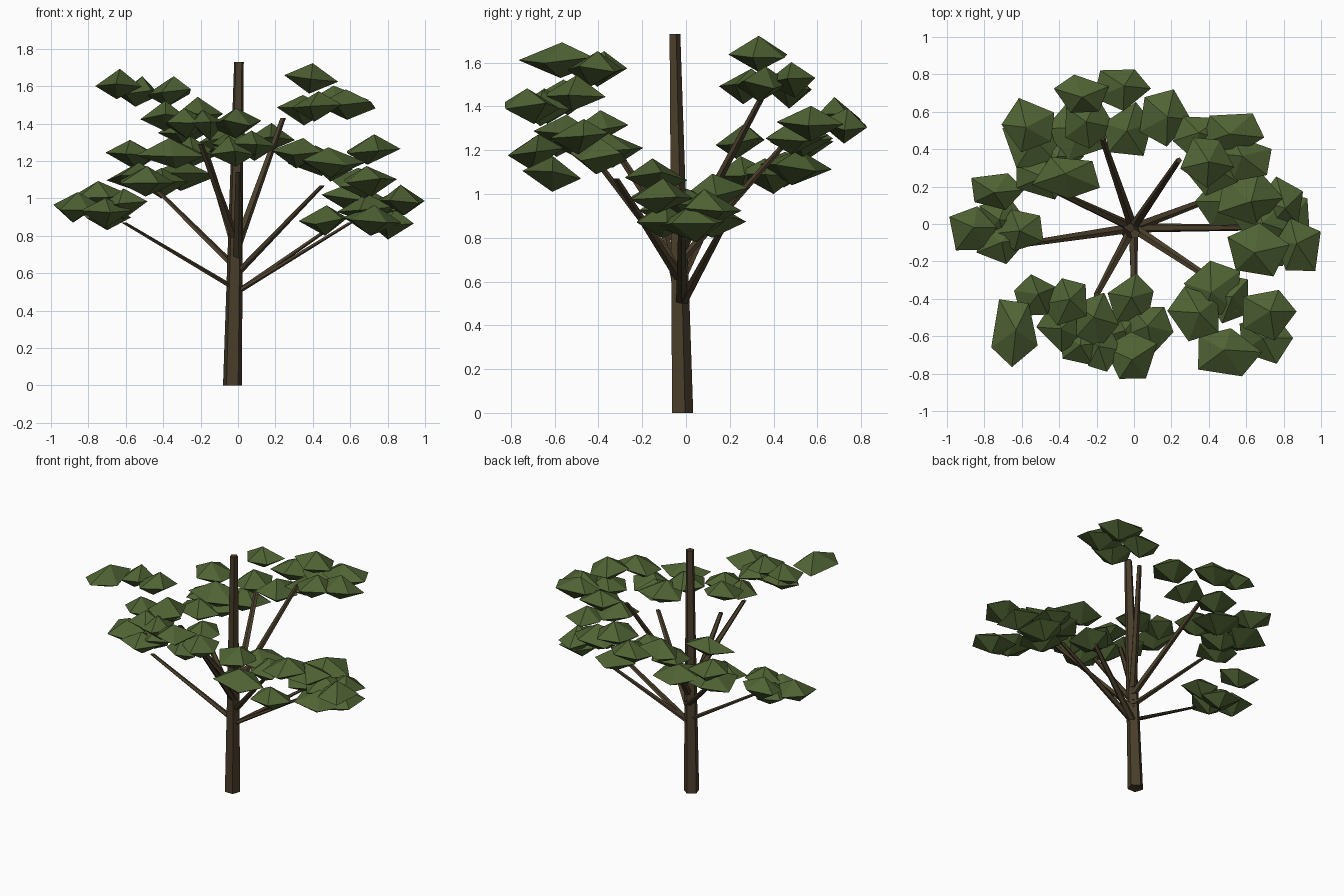
import bpy
import bmesh
import random
from math import cos, sin, tau
from mathutils import Vector

random.seed(4)

default_cube = bpy.data.objects.get("Cube")
if default_cube:
    bpy.data.objects.remove(default_cube, do_unlink=True)


def make_material(name, red, green, blue):
    material = bpy.data.materials.new(name)
    material.use_nodes = True
    colour = (red, green, blue, 1)
    material.diffuse_color = colour
    material.node_tree.nodes["Principled BSDF"].inputs["Base Color"].default_value = colour
    return material


bark = make_material("dark brown bark", 0.068, 0.048, 0.024)
foliage = make_material("olive green foliage", 0.079, 0.124, 0.034)


def finish(mesh_builder, name, material):
    """Turn a bmesh into a flat shaded object with one colour."""
    bmesh.ops.recalc_face_normals(mesh_builder, faces=mesh_builder.faces)
    mesh = bpy.data.meshes.new(name)
    mesh_builder.to_mesh(mesh)
    mesh_builder.free()
    mesh.materials.append(material)
    tree_part = bpy.data.objects.new(name, mesh)
    bpy.context.collection.objects.link(tree_part)


def add_limb(name, start, end, start_radius, end_radius, sides=5, turn=0.0):
    """Tapered prism whose end caps stay level."""
    builder = bmesh.new()
    rings = []
    for centre, radius in ((start, start_radius), (end, end_radius)):
        ring = []
        for step in range(sides):
            angle = turn + tau * step / sides
            offset = Vector((cos(angle), sin(angle), 0)) * radius
            ring.append(builder.verts.new(Vector(centre) + offset))
        rings.append(ring)
    lower, upper = rings
    for step in range(sides):
        following = (step + 1) % sides
        builder.faces.new((lower[step], lower[following], upper[following], upper[step]))
    builder.faces.new(lower)
    builder.faces.new(upper)
    finish(builder, name, bark)


def add_tuft(builder, x, y, z, half_width, half_depth):
    """Flattened, slightly irregular double pyramid of leaves."""
    sides = 5
    turn = random.uniform(0, tau)
    ring = []
    for step in range(sides):
        angle = turn + tau * (step + random.uniform(-0.15, 0.15)) / sides
        reach = random.uniform(1.02, 1.15)
        droop = random.uniform(-0.02, 0.02)
        ring.append(builder.verts.new((
            x + cos(angle) * half_width * reach,
            y + sin(angle) * half_depth * reach,
            z + droop)))
    shift_x = random.uniform(-0.02, 0.02)
    shift_y = random.uniform(-0.02, 0.02)
    top = builder.verts.new((x + shift_x, y + shift_y, z + 0.083))
    bottom = builder.verts.new((x - shift_x, y - shift_y, z - 0.08))
    for step in range(sides):
        following = (step + 1) % sides
        builder.faces.new((ring[step], ring[following], top))
        builder.faces.new((ring[following], ring[step], bottom))


def add_bough(name, fork_height, tip, tufts):
    """One branch and the leaf tufts (centre, half width, half depth) at its tip."""
    fork = (-0.005, -0.02, fork_height)
    add_limb(name + "_branch", fork, tip, 0.027, 0.016)
    builder = bmesh.new()
    for tuft in tufts:
        add_tuft(builder, *tuft)
    finish(builder, name + "_leaves", foliage)


# Trunk, leaning slightly
add_limb("trunk", (-0.03, -0.02, 0), (0.005, -0.053, 1.73), 0.053, 0.027, turn=0.3)

# Low side boughs
add_bough("right_side", 0.51, (-0.61, -0.11, 0.87), [
    (-0.87, -0.03, 0.95, 0.13, 0.12), (-0.71, -0.09, 0.92, 0.13, 0.12),
    (-0.61, -0.03, 0.97, 0.13, 0.11), (-0.71, 0.03, 0.91, 0.13, 0.12),
    (-0.74, 0.18, 1.01, 0.14, 0.1)])
add_bough("left_side", 0.5, (0.6, -0.02, 0.87), [
    (0.66, -0.14, 1.08, 0.17, 0.14), (0.88, -0.12, 0.99, 0.12, 0.15),
    (0.72, -0.1, 0.88, 0.15, 0.14), (0.82, 0.03, 0.86, 0.13, 0.15)])
add_bough("left_rear_side", 0.5, (0.5, 0.17, 0.85), [
    (0.61, 0.14, 1.01, 0.17, 0.15), (0.47, 0.12, 0.88, 0.13, 0.14),
    (0.79, 0.1, 0.94, 0.12, 0.14), (0.7, 0.02, 0.94, 0.15, 0.15)])

# Middle boughs
add_bough("left_front", 0.6, (0.45, -0.32, 1.07), [
    (0.33, -0.48, 1.24, 0.14, 0.15), (0.43, -0.35, 1.2, 0.15, 0.15),
    (0.71, -0.48, 1.26, 0.15, 0.13), (0.49, -0.69, 1.19, 0.18, 0.12),
    (0.7, -0.61, 1.09, 0.14, 0.13), (0.51, -0.4, 1.17, 0.12, 0.13)])
add_bough("right_rear", 0.62, (-0.43, 0.18, 1.04), [
    (-0.35, 0.25, 1.24, 0.18, 0.11), (-0.56, 0.53, 1.23, 0.13, 0.14),
    (-0.52, 0.45, 1.11, 0.17, 0.16), (-0.3, 0.5, 1.12, 0.17, 0.15),
    (-0.49, 0.25, 1.09, 0.14, 0.12), (-0.41, 0.38, 1.08, 0.14, 0.13)])
add_bough("front", 0.65, (0, -0.4, 1.14), [
    (-0.01, -0.41, 1.3, 0.12, 0.14), (0.08, -0.55, 1.28, 0.12, 0.14),
    (-0.01, -0.71, 1.4, 0.14, 0.13), (-0.03, -0.58, 1.25, 0.11, 0.12)])
add_bough("rear", 0.7, (-0.17, 0.46, 1.24), [
    (-0.07, 0.73, 1.31, 0.14, 0.11), (-0.28, 0.69, 1.36, 0.15, 0.1),
    (-0.03, 0.49, 1.26, 0.13, 0.15), (0.16, 0.57, 1.32, 0.14, 0.14),
    (-0.25, 0.54, 1.25, 0.14, 0.13)])

# High boughs
add_bough("right_front", 0.75, (-0.2, -0.38, 1.29), [
    (-0.64, -0.57, 1.61, 0.12, 0.18), (-0.53, -0.39, 1.57, 0.11, 0.11),
    (-0.36, -0.42, 1.57, 0.12, 0.13), (-0.2, -0.51, 1.46, 0.12, 0.14),
    (-0.39, -0.55, 1.44, 0.12, 0.13), (-0.28, -0.64, 1.4, 0.12, 0.12),
    (-0.17, -0.66, 1.39, 0.1, 0.13)])
add_bough("left_rear", 0.75, (0.24, 0.34, 1.43), [
    (0.39, 0.33, 1.64, 0.14, 0.13), (0.53, 0.49, 1.52, 0.16, 0.12),
    (0.35, 0.48, 1.47, 0.14, 0.11), (0.58, 0.35, 1.5, 0.16, 0.12),
    (0.42, 0.28, 1.49, 0.13, 0.12)])
